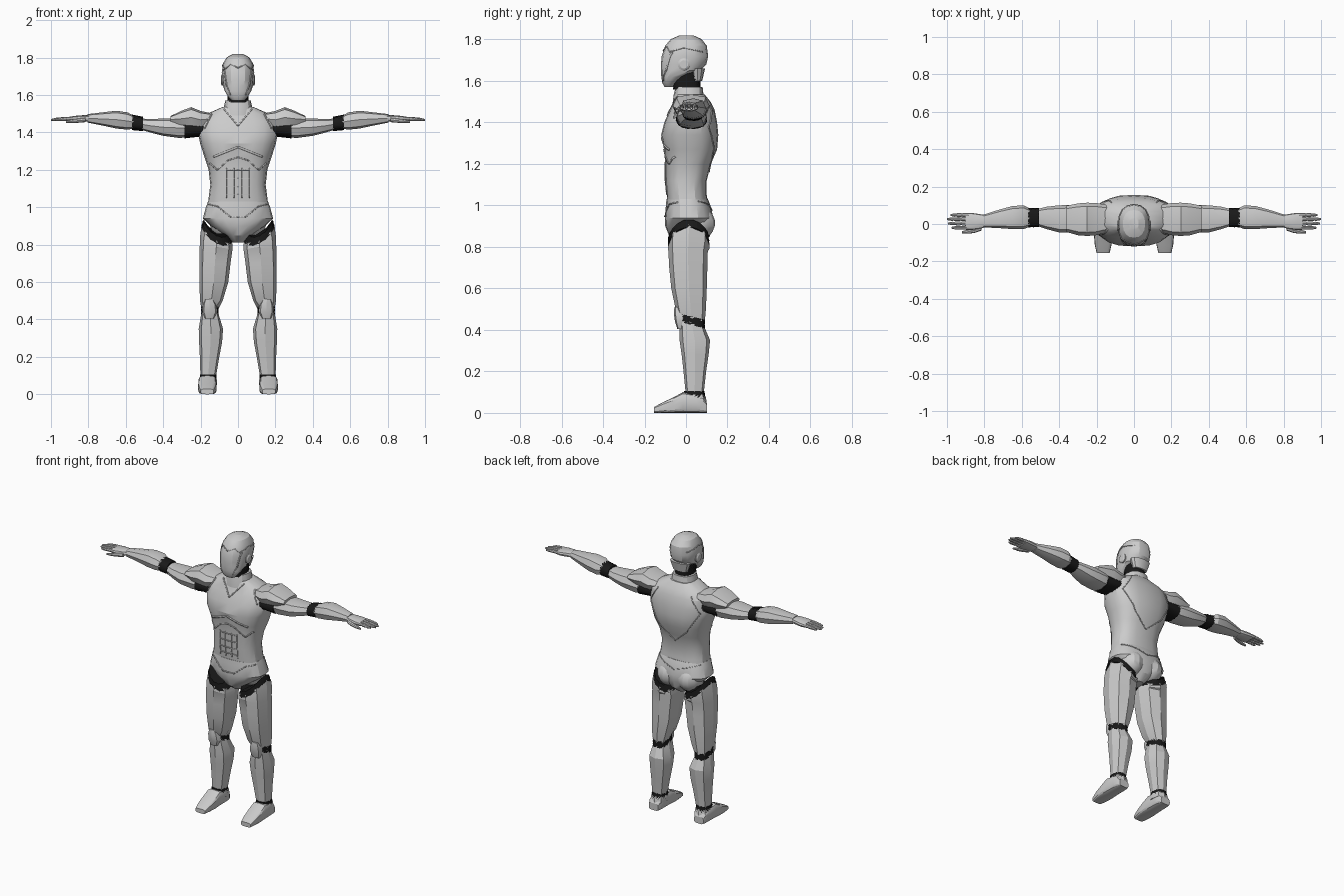
import bpy, bmesh, math
from mathutils import Vector
from mathutils.bvhtree import BVHTree


def material(name, v):
    m = bpy.data.materials.new(name)
    m.diffuse_color = (v, v, v, 1)
    return m


grey = material("armour_grey", 0.6)
black = material("joint_black", 0.01)


def finish(name, bm, mirror=False, angle=25, mat=grey):
    bmesh.ops.recalc_face_normals(bm, faces=bm.faces[:])
    me = bpy.data.meshes.new(name)
    bm.to_mesh(me)
    bm.free()
    me.materials.append(mat)
    ob = bpy.data.objects.new(name, me)
    bpy.context.collection.objects.link(ob)
    bpy.ops.object.select_all(action='DESELECT')
    ob.select_set(True)
    bpy.context.view_layer.objects.active = ob
    bpy.ops.object.shade_smooth_by_angle(angle=math.radians(angle))
    if mirror:
        ob.modifiers.new("Mirror", 'MIRROR').use_mirror_merge = False
    return ob


def loft(name, axis, sections, n=16, p=2.4, mirror=True, bump=0.0, angle=25, mat=grey, warp=None):
    """Skin rounded rings; a section is (position, a0, a1, b0, b1)."""
    bm = bmesh.new()
    rings = []
    for j, (t, a0, a1, b0, b1) in enumerate(sections):
        ring = []
        for i in range(n):
            c, s = math.cos(2 * math.pi * i / n), math.sin(2 * math.pi * i / n)
            k = bump * ((i + j) % 2)
            a = (a0 + a1) / 2 + ((a1 - a0) / 2 + k) * math.copysign(abs(c) ** (2 / p), c)
            b = (b0 + b1) / 2 + ((b1 - b0) / 2 + k) * math.copysign(abs(s) ** (2 / p), s)
            co = {'x': (t, a, b), 'y': (a, t, b), 'z': (a, b, t)}[axis]
            ring.append(bm.verts.new(warp(*co) if warp else co))
        rings.append(ring)
    for r0, r1 in zip(rings, rings[1:]):
        for i in range(n):
            bm.faces.new((r0[i], r0[(i + 1) % n], r1[(i + 1) % n], r1[i]))
    bm.faces.new(rings[0])
    bm.faces.new(rings[-1])
    return finish(name, bm, mirror, angle, mat)


def body(name, sections, **kw):
    """Upright centred part; a section is (z, half width, front, back)."""
    return loft(name, 'z', [(z, -w, w, f, b) for z, w, f, b in sections], mirror=False, **kw)


def joint(name, axis, s0, s1, steps=6, mirror=True, p=2.4, warp=None):
    """Knobbly flexible black sleeve between two sections."""
    secs = [tuple(u + (v - u) * k / steps for u, v in zip(s0, s1)) for k in range(steps + 1)]
    return loft(name, axis, secs, n=36, p=p, bump=0.004, mirror=mirror, angle=5, mat=black, warp=warp)


def leg_warp(x, y, z):
    """Slant the hip cut inward and the knee cut backward."""
    hip = min(1, max(0, (z - .78) / .1))
    knee = max(0, 1 - abs(z - .44) / .06)
    z -= hip * (.5 * max(0, .19 - x) + .05 * ((y - .015) / .1) ** 2)
    return x, y, z - knee * .4 * (y - .04)


def seam(name, target, view, pts, width=0.006):
    """Thin raised panel edge laid on a surface along a flat path."""
    me = target.data
    tree = BVHTree.FromPolygons([v.co for v in me.vertices], [list(q.vertices) for q in me.polygons])
    d = {'front': Vector((0, 1, 0)), 'back': Vector((0, -1, 0)), 'side': Vector((-1, 0, 0))}[view]
    bm = bmesh.new()
    for p, q in zip(pts, pts[1:]):
        p, q = Vector(p), Vector(q)
        along = (q - p).normalized()
        off = Vector((-along.y, along.x)) * width / 2
        steps = max(2, int((q - p).length / 0.01))
        last = None
        for k in range(steps + 1):
            pair = []
            for side in (off, -off):
                u, z = p.lerp(q, k / steps) + side
                o = Vector((0, u, z)) if view == 'side' else Vector((u, 0, z))
                hit, nor, _, _ = tree.ray_cast(o - d * 2, d)
                if hit is not None:
                    pair.append(bm.verts.new(hit - d * 0.001))
            if len(pair) < 2:
                last = None
                continue
            if last:
                bm.faces.new((last[0], last[1], pair[1], pair[0]))
            last = pair
    ob = finish(name, bm, True, 60)
    sol = ob.modifiers.new("Solidify", 'SOLIDIFY')
    sol.thickness, sol.offset = 0.006, 0


# Torso, pelvis, neck and head
torso = body("torso", [
    (.96, .168, -.088, .115), (1.05, .157, -.092, .1), (1.12, .148, -.1, .1), (1.2, .157, -.1, .12),
    (1.27, .18, -.106, .15), (1.34, .202, -.12, .156), (1.40, .215, -.105, .15),
    (1.46, .205, -.078, .138), (1.50, .165, -.058, .118), (1.535, .085, -.05, .09)], n=20, p=2.6)
pelvis = body("pelvis", [
    (.812, .03, -.03, .07), (.85, .07, -.08, .115), (.9, .145, -.1, .13), (.94, .188, -.102, .132),
    (1.0, .172, -.097, .118), (1.03, .161, -.094, .106)], n=20)
body("neck_collar", [(1.49, .085, -.065, .095), (1.53, .077, -.06, .085), (1.572, .068, -.05, .08)])
joint("neck_joint", 'z', (1.56, -.052, .052, -.058, .066), (1.655, -.056, .056, -.06, .066), 9, False)
head = body("head", [
    (1.572, .034, -.104, -.06), (1.59, .052, -.114, -.05), (1.62, .07, -.119, -.01),
    (1.65, .08, -.121, .07), (1.68, .084, -.121, .098), (1.72, .087, -.117, .107),
    (1.77, .08, -.1, .1), (1.802, .06, -.073, .075), (1.82, .025, -.03, .035)], n=16, p=2.3)
loft("ear_disc", 'x', [(.06, -.04, .02, 1.65, 1.71), (.086, -.04, .02, 1.65, 1.71),
                       (.092, -.03, .01, 1.66, 1.70)], p=2)
loft("skull_base", 'z', [(1.6, -.05, .05, .03, .078), (1.66, -.07, .07, .02, .092)],
     n=12, mirror=False)

# Rounded seat halves
bm = bmesh.new()
bmesh.ops.create_uvsphere(bm, u_segments=14, v_segments=9, radius=1)
for v in bm.verts:
    v.co = (.072 + v.co.x * .08, .05 + v.co.y * .09, .915 + v.co.z * .085)
finish("seat_half", bm, True)

# Shoulders and arms
loft("shoulder_pad", 'x', [
    (.13, -.04, .1, 1.45, 1.5), (.2, -.06, .112, 1.42, 1.515), (.25, -.064, .114, 1.425, 1.535),
    (.3, -.06, .11, 1.43, 1.517), (.36, -.043, .098, 1.45, 1.488)], n=8, p=2.8)
joint("shoulder_joint", 'x', (.17, -.045, .098, 1.385, 1.45), (.285, -.042, .097, 1.372, 1.455), 9)
loft("upper_arm", 'x', [
    (.275, -.04, .097, 1.375, 1.468), (.31, -.045, .102, 1.37, 1.478), (.4, -.045, .1, 1.382, 1.474),
    (.47, -.027, .092, 1.4, 1.472), (.517, -.01, .08, 1.414, 1.474)], n=8, p=2.7)
joint("elbow_joint", 'x', (.507, -.013, .082, 1.411, 1.48), (.568, -.014, .083, 1.416, 1.492))
loft("forearm", 'x', [
    (.557, -.015, .083, 1.42, 1.49), (.59, -.027, .1, 1.415, 1.507), (.65, -.027, .096, 1.421, 1.516),
    (.72, -.022, .077, 1.436, 1.508), (.805, -.018, .05, 1.453, 1.498)], n=8, p=2.7)
loft("palm", 'x', [(.78, -.012, .045, 1.46, 1.492), (.82, -.025, .052, 1.457, 1.493),
                   (.87, -.032, .06, 1.456, 1.489), (.9, -.03, .058, 1.458, 1.484)], n=12, p=3)
for k, (y, tip) in enumerate([(-.02, .975), (.003, .995), (.026, 1.0), (.048, .98)]):
    secs = []
    for f, r in [(0, .011), (.3, .0105), (.36, .0085), (.42, .0105), (.65, .0095), (.7, .008), (.76, .0095), (1, .005)]:
        x, z = .885 + (tip - .885) * f, 1.473 - .006 * f * f
        secs.append((x, y - r, y + r, z - r, z + r))
    loft(f"finger_{k + 1}", 'x', secs, n=8, p=2)
loft("thumb", 'x', [(.815, -.035, -.005, 1.455, 1.48), (.85, -.047, -.02, 1.452, 1.475),
                    (.885, -.052, -.03, 1.45, 1.47), (.92, -.05, -.038, 1.45, 1.462)], n=8, p=2)

# Legs
joint("hip_joint", 'z', (.895, .034, .194, -.083, .11), (.935, .05, .182, -.082, .108), 4, warp=leg_warp)
loft("thigh", 'z', [
    (.908, .032, .194, -.084, .112), (.85, .03, .202, -.087, .113),
    (.78, .029, .205, -.085, .105), (.7, .04, .207, -.081, .103), (.6, .052, .207, -.071, .1),
    (.5, .082, .203, -.05, .096), (.452, .104, .196, -.04, .09)], n=8, p=2.8, warp=leg_warp)
joint("knee_joint", 'z', (.42, .108, .194, -.028, .087), (.462, .108, .194, -.03, .087), 5,
      p=2.8, warp=leg_warp)
loft("calf", 'z', [
    (.432, .106, .196, -.033, .088), (.35, .08, .21, -.031, .116), (.28, .085, .208, -.021, .109),
    (.2, .1, .204, -.012, .097), (.1, .117, .201, -.002, .086)], n=8, p=2.8, warp=leg_warp)
loft("knee_cap", 'z', [(.405, .128, .177, -.042, 0), (.44, .112, .19, -.053, .012),
                       (.48, .116, .188, -.059, .02), (.51, .133, .177, -.056, 0)], n=8, p=3)
joint("ankle_joint", 'z', (.07, .118, .202, -.007, .09), (.105, .12, .2, -.005, .086), 4)
loft("foot", 'y', [
    (-.155, .13, .2, 0, .028), (-.11, .12, .21, 0, .052), (-.06, .114, .214, 0, .075),
    (-.015, .116, .212, 0, .1), (.05, .118, .209, 0, .09), (.085, .122, .205, 0, .07),
    (.102, .13, .198, 0, .045)], n=16, p=4)
loft("ankle_guard", 'z', [(.05, .112, .208, -.03, .1), (.075, .112, .207, -.02, .096),
                          (.088, .116, .204, -.01, .09)], n=8, p=2.8)

# Panel edges on chest, belly and back
seam("chest_lower_edge", torso, 'front', [(0, 1.322), (.13, 1.27)], .01)
seam("rib_edge", torso, 'front', [(0, 1.268), (.055, 1.25), (.11, 1.2), (.15, 1.235)])
seam("neckline_edge", torso, 'front', [(0, 1.435), (.075, 1.525)])
seam("chest_side_edge", torso, 'front', [(.14, 1.5), (.18, 1.42)])
seam("belt_edge", pelvis, 'front', [(0, .948), (.04, .948), (.11, 1.005), (.155, 1.015)])
for k, x in enumerate((.022, .062)):
    seam(f"belly_upright_{k + 1}", torso, 'front', [(x, 1.05), (x, 1.21)], .004)
for k, z in enumerate((1.07, 1.11, 1.155, 1.2)):
    seam(f"belly_row_{k + 1}", torso, 'front', [(0, z), (.062, z)], .004)
seam("back_wing_edge", torso, 'back', [(.12, 1.48), (.18, 1.38), (.1, 1.25), (0, 1.16)], .004)
seam("back_waist_edge", pelvis, 'back', [(.15, 1.02), (.08, 1.0), (0, .975)], .004)

# Panel edges on the head
seam("brow_edge", head, 'front', [(0, 1.745), (.04, 1.765), (.072, 1.735), (.06, 1.65), (.04, 1.6)], .004)
seam("helmet_side_edge", head, 'side', [(-.08, 1.74), (-.01, 1.76), (.08, 1.74)], .004)
